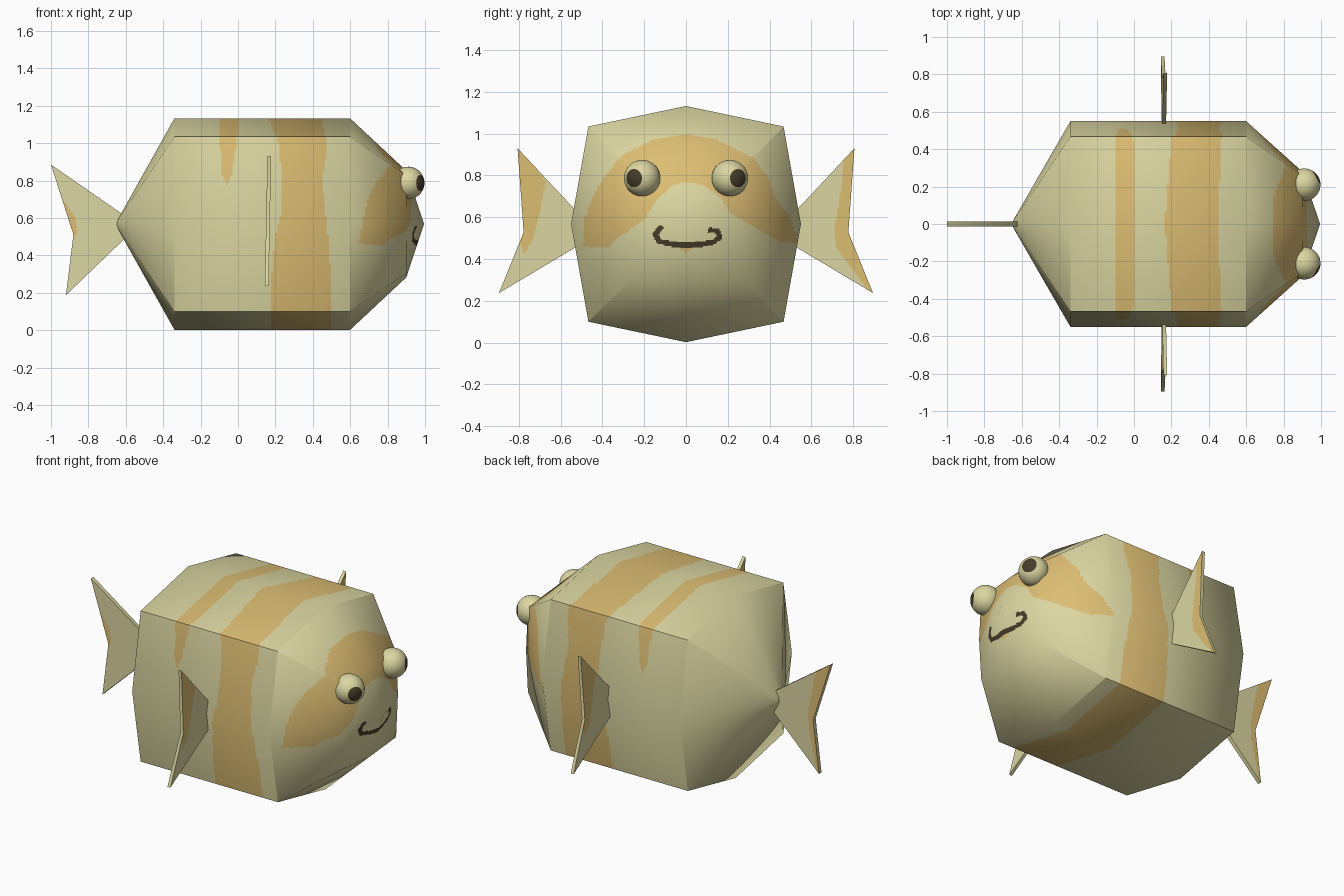
import bpy, bmesh, math
from mathutils import Vector, Matrix

if "Cube" in bpy.data.objects:
    bpy.data.objects.remove(bpy.data.objects["Cube"])


def material(name, rgb):
    m = bpy.data.materials.new(name)
    m.diffuse_color = (*rgb, 1)
    m.use_nodes = True
    m.node_tree.nodes["Principled BSDF"].inputs["Base Color"].default_value = m.diffuse_color
    return m


MATS = [material("pale_yellow", (0.72, 0.68, 0.36)),
        material("orange_marking", (0.72, 0.51, 0.17)),
        material("dark_brown", (0.06, 0.045, 0.022))]
MID = 0.567


def inside(poly, a, b):
    hit = False
    for (x1, y1), (x2, y2) in zip(poly, poly[1:] + poly[:1]):
        if (y1 > b) != (y2 > b) and a < (x2 - x1) * (b - y1) / (y2 - y1) + x1:
            hit = not hit
    return hit


def near_line(line, a, b, width):
    for (x1, y1), (x2, y2) in zip(line, line[1:]):
        dx, dy = x2 - x1, y2 - y1
        t = max(0, min(1, ((a - x1) * dx + (b - y1) * dy) / (dx * dx + dy * dy)))
        if math.hypot(a - x1 - t * dx, b - y1 - t * dy) < width:
            return True
    return False


def lerp_table(table, z):
    # piecewise linear lookup of a wavy stripe edge
    if z <= table[0][0]:
        return table[0][1]
    for (z1, v1), (z2, v2) in zip(table, table[1:]):
        if z <= z2:
            return v1 + (v2 - v1) * (z - z1) / (z2 - z1)
    return table[-1][1]


def painted(name, bm, count, rule):
    """Divide each coarse quad into cells, keep its smooth normals, paint cells by rule."""
    bmesh.ops.recalc_face_normals(bm, faces=bm.faces)
    index, verts, faces, mats, normals = {}, [], [], [], []
    limit = math.cos(math.radians(65))

    def vid(p):
        k = (round(p.x, 5), round(p.y, 5), round(p.z, 5))
        if k not in index:
            index[k] = len(verts)
            verts.append(p)
        return index[k]

    for f in bm.faces:
        c = [v.co.copy() for v in f.verts]
        n = []
        for v in f.verts:
            s = Vector()
            for g in v.link_faces:
                if g.normal.dot(f.normal) > limit:
                    s += g.normal
            n.append(s.normalized())
        nu = max(count(c[0], c[1]), count(c[3], c[2]))
        nv = max(count(c[0], c[3]), count(c[1], c[2]))

        def mix(q, u, v):
            return (q[0] * (1 - u) + q[1] * u) * (1 - v) + (q[3] * (1 - u) + q[2] * u) * v
        ids = [[vid(mix(c, i / nu, j / nv)) for j in range(nv + 1)] for i in range(nu + 1)]
        nor = [[mix(n, i / nu, j / nv).normalized() for j in range(nv + 1)] for i in range(nu + 1)]
        for i in range(nu):
            for j in range(nv):
                ring = [(i, j), (i + 1, j), (i + 1, j + 1), (i, j + 1)]
                faces.append([ids[a][b] for a, b in ring])
                normals += [nor[a][b] for a, b in ring]
                mats.append(rule(mix(c, (i + .5) / nu, (j + .5) / nv), f.normal))
    bm.free()
    me = bpy.data.meshes.new(name)
    me.from_pydata(verts, [], faces)
    for m in MATS:
        me.materials.append(m)
    me.polygons.foreach_set("material_index", mats)
    me.polygons.foreach_set("use_smooth", [True] * len(faces))
    me.update()
    me.normals_split_custom_set(normals)
    ob = bpy.data.objects.new(name, me)
    bpy.context.collection.objects.link(ob)
    return ob


# Body: rings of eight points (x, side, top, corner y, corner z) with domed ends
RINGS = [(-0.64, 0.03, 0.03, 0.025, 0.025), (-0.34, 0.55, 0.565, 0.467, 0.467),
         (0.13, 0.55, 0.565, 0.467, 0.467), (0.60, 0.55, 0.565, 0.467, 0.467),
         (0.90, 0.28, 0.285, 0.262, 0.262)]
bm = bmesh.new()
rows = []
for x, hy, hz, cy, cz in RINGS:
    pts = [(0, hz), (cy, cz), (hy, 0), (cy, -cz), (0, -hz), (-cy, -cz), (-hy, 0), (-cy, cz)]
    rows.append([bm.verts.new((x, y, MID + z)) for y, z in pts])
for a, b in zip(rows, rows[1:]):
    for i in range(8):
        j = (i + 1) % 8
        bm.faces.new((a[i], a[j], b[j], b[i]))
for row, tip in ((rows[0], -0.655), (rows[-1], 0.995)):
    centre = bm.verts.new((tip, 0, MID))
    for i in (0, 2, 4, 6):
        bm.faces.new((centre, row[i], row[i + 1], row[(i + 2) % 8]))


def body_count(a, b):
    if max(a.x, b.x) < -0.6:
        return 2
    if min(a.x, b.x) > 0.85 or abs(a.x - b.x) < 1e-4:
        return 40
    return 10 if min(a.x, b.x) < -0.5 else math.ceil(abs(a.x - b.x) / 0.0115)


# Markings: face mask, smile and wavy bands
MASK = [(-.49, .46), (-.49, .58), (-.44, .71), (-.38, .81), (-.3, .90), (-.16, .97), (0, .995),
        (.15, .97), (.33, .88), (.39, .79), (.43, .69), (.5, .59), (.54, .48), (.45, .48),
        (.33, .55), (.21, .62), (.17, .69), (.08, .755), (0, .77), (-.07, .75), (-.14, .68),
        (-.2, .59), (-.28, .53), (-.34, .49), (-.37, .455)]
SMILE = [(-.12, .55), (-.147, .52), (-.13, .485), (-.05, .468), (.05, .467), (.13, .48),
         (.163, .505), (.15, .535), (.115, .538)]
CHIN = [(-.05, .46), (0, .43), (.05, .46)]
BAND_LEFT = [(0, .18), (.3, .18), (.5, .20), (.65, .235), (.98, .225), (1.04, .20), (1.13, .165)]
BAND_RIGHT = [(0, .50), (.4, .49), (.6, .47), (.8, .45), (1.0, .48), (1.06, .46), (1.13, .45)]


def body_rule(p, n):
    if p.x > 0.6:
        if p.x > 0.85 and near_line(SMILE, p.y, p.z, 0.0125):
            return 2
        return int(inside(MASK, p.y, p.z) or (p.x > 0.85 and inside(CHIN, p.y, p.z)))
    if lerp_table(BAND_LEFT, p.z) < p.x < lerp_table(BAND_RIGHT, p.z):
        return 1
    half = lerp_table([(.78, 0), (.83, .025), (.95, .038), (1.05, .05)], p.z)
    return int(abs(p.x - lerp_table([(.8, -.06), (1.05, -.05)], p.z)) < half)


painted("body", bm, body_count, body_rule)


# Fins: swallow-tailed plates; outline is upper root, tip, notch, lower tip, lower root, mid root
def plate(name, outline, place, thick, axis, rule):
    bm = bmesh.new()
    front, back = ([bm.verts.new(place(r, z, s * thick / 2)) for r, z in outline] for s in (1, -1))
    for side in (front, back):
        for k in ((0, 1, 2, 5), (5, 2, 3, 4)):
            bm.faces.new([side[i] for i in k])
    for i in range(6):
        j = (i + 1) % 6
        bm.faces.new((front[i], front[j], back[j], back[i]))

    def count(a, b):
        d = (a - b).length
        return 1 if d < thick * 1.3 else math.ceil(d / 0.011)
    return painted(name, bm, count, lambda p, n: rule(p, n[axis]))


FIN = [(.53, .635), (.806, .93), (.777, .528), (.895, .237), (.53, .455), (.53, .545)]
FULL_STRIP = [(.85, .98), (.752, .88), (.74, .72), (.71, .54), (.715, .46), (.885, .23),
              (.92, .22), (.79, .53)]
HALF_STRIP = [(.82, .95), (.78, .92), (.67, .77), (.70, .62), (.73, .50), (.775, .42), (.80, .50)]
for side, name in ((1, "left_fin"), (-1, "right_fin")):
    def fin_rule(p, n, side=side):
        if abs(n) < 0.5:
            return 0
        return int(inside(FULL_STRIP if n * side > 0 else HALF_STRIP, abs(p.y), p.z))
    plate(name, FIN, lambda r, z, t, s=side: (0.16 + 0.02 * (z - .57) + t, s * r, z),
          0.02, 0, fin_rule)

# Tail fin
TAIL = [(-.61, .615), (-1.0, .885), (-.88, .51), (-.92, .187), (-.61, .485), (-.61, .55)]
TAIL_STRIP = [(-1.02, .92), (-.90, .83), (-.87, .68), (-.845, .56), (-.85, .45), (-.91, .18),
              (-.95, .18), (-.90, .51)]
TAIL_SPOT = [(-.96, .72), (-.92, .68), (-.87, .60), (-.86, .54), (-.87, .50), (-.90, .50)]


def tail_rule(p, n):
    return 0 if abs(n) < 0.5 else int(inside(TAIL_STRIP if n > 0 else TAIL_SPOT, p.x, p.z))


plate("tail_fin", TAIL, lambda x, z, t: (x, t, z), 0.025, 1, tail_rule)

# Eyes: spheres with their poles aimed outward so the pupil is a clean cap
for side, name in ((1, "left_eye"), (-1, "right_eye")):
    aim = Vector((0.85, side * 0.5, 0)).normalized()
    centre = Vector((0.91, side * 0.21, 0.787))
    bm = bmesh.new()
    bmesh.ops.create_uvsphere(bm, u_segments=32, v_segments=24, radius=0.087)
    turn = Vector((0, 0, 1)).rotation_difference(aim).to_matrix().to_4x4()
    for f in bm.faces:
        f.smooth = True
        f.material_index = 1 if f.calc_center_median().z > 0.087 * 0.875 else 0
    bm.transform(Matrix.Translation(centre) @ turn)
    me = bpy.data.meshes.new(name)
    bm.to_mesh(me)
    bm.free()
    me.materials.append(MATS[0])
    me.materials.append(MATS[2])
    bpy.context.collection.objects.link(bpy.data.objects.new(name, me))
